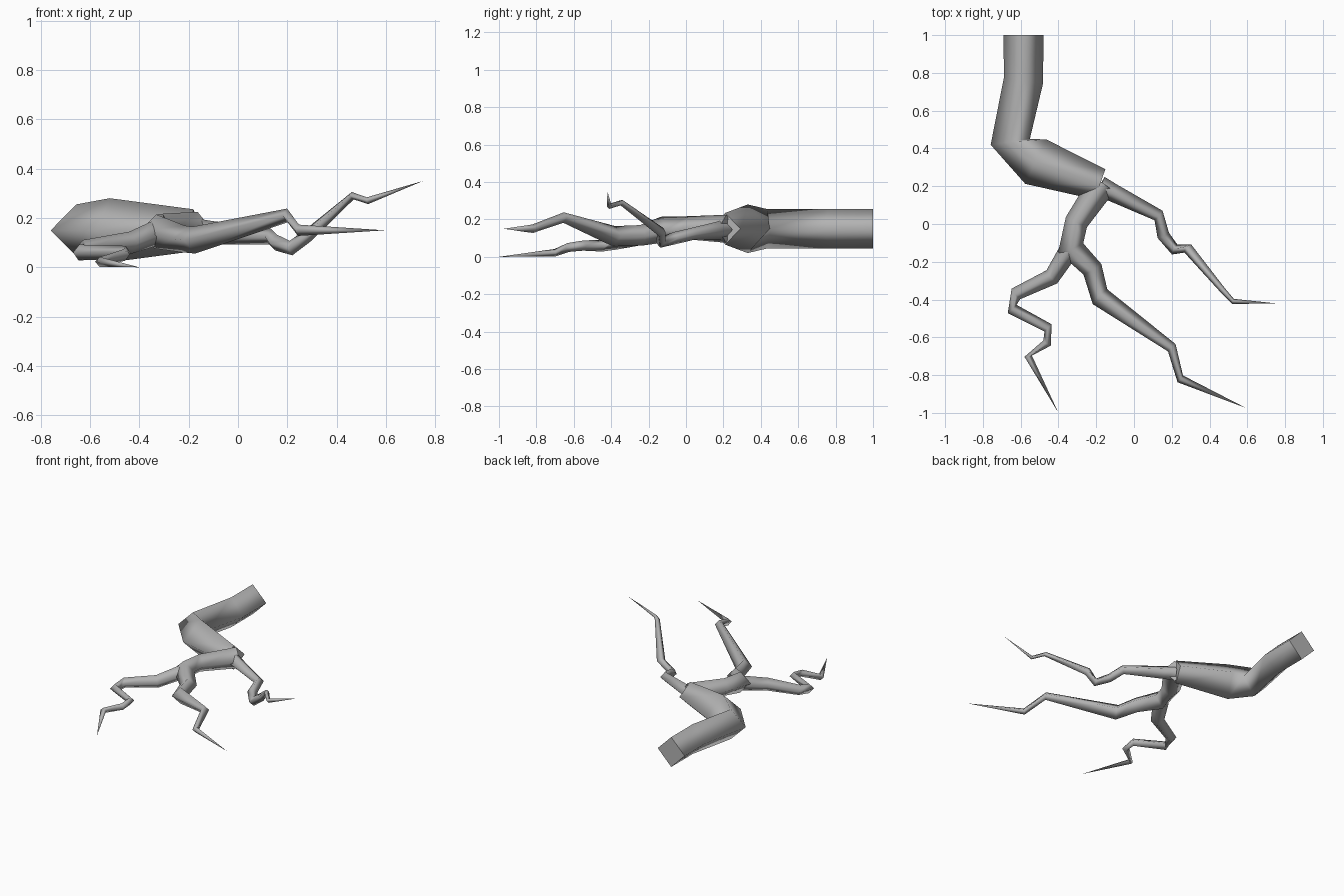
import bpy
import bmesh
from mathutils import Vector

default_cube = bpy.data.objects.get("Cube")
if default_cube:
    bpy.data.objects.remove(default_cube, do_unlink=True)

# One plain grey for the whole branch
grey = bpy.data.materials.new("bark_grey")
grey.use_nodes = True
colour = (0.45, 0.45, 0.45, 1)
grey.diffuse_color = colour
grey.node_tree.nodes["Principled BSDF"].inputs["Base Color"].default_value = colour


def limb(name, path):
    """Four-sided smooth tube along (x, y, z, radius) points; zero radius makes a tip."""
    mesh = bpy.data.meshes.new(name)
    bm = bmesh.new()
    centres = [Vector(point[:3]) for point in path]
    last = len(path) - 1
    rings = []
    for i, centre in enumerate(centres):
        radius = path[i][3]
        if radius == 0:
            rings.append([bm.verts.new(centre)] * 4)
            continue
        # Edges of the section point sideways, up and down
        along = (centres[min(i + 1, last)] - centres[max(i - 1, 0)]).normalized()
        side = along.cross(Vector((0, 0, 1))).normalized()
        up = side.cross(along)
        rings.append([bm.verts.new(centre + radius * d) for d in (side, up, -side, -up)])

    # Skin between neighbouring rings
    for ring, following in zip(rings, rings[1:]):
        for k in range(4):
            n = (k + 1) % 4
            corners = [ring[k], ring[n], following[n], following[k]]
            face = bm.faces.new(list(dict.fromkeys(corners)))
            face.smooth = True

    # Flat caps on the blunt ends
    for i in (0, last):
        if path[i][3] > 0:
            bm.faces.new(rings[i])

    bmesh.ops.recalc_face_normals(bm, faces=bm.faces)
    bm.to_mesh(mesh)
    bm.free()
    mesh.materials.append(grey)
    obj = bpy.data.objects.new(name, mesh)
    bpy.context.collection.objects.link(obj)
    return obj


# Thick stem with one elbow
limb("main_stem", [
    (-0.585, 1.0, 0.15, 0.105),
    (-0.585, 0.76, 0.15, 0.105),
    (-0.655, 0.435, 0.15, 0.105),
    (-0.52, 0.33, 0.15, 0.13),
    (-0.18, 0.21, 0.15, 0.085),
])

# Middle limb running on to the long front twig
limb("middle_branch", [
    (-0.165, 0.215, 0.15, 0.075),
    (-0.305, 0.01, 0.155, 0.062),
    (-0.335, -0.125, 0.145, 0.07),
    (-0.22, -0.24, 0.115, 0.055),
    (-0.18, -0.385, 0.11, 0.055),
    (0.2, -0.655, 0.21, 0.028),
    (0.245, -0.82, 0.15, 0.023),
    (0.595, -0.975, 0.15, 0),
])

# Crooked twig dropping to the ground
limb("low_branch", [
    (-0.345, -0.14, 0.135, 0.052),
    (-0.435, -0.28, 0.1, 0.045),
    (-0.625, -0.37, 0.075, 0.036),
    (-0.645, -0.45, 0.06, 0.032),
    (-0.455, -0.55, 0.06, 0.027),
    (-0.46, -0.63, 0.05, 0.024),
    (-0.56, -0.7, 0.022, 0.02),
    (-0.4, -1.0, 0, 0),
])

# Thin twig rising to the far side
limb("high_branch", [
    (-0.18, 0.2, 0.145, 0.055),
    (-0.11, 0.165, 0.14, 0.048),
    (0.13, 0.045, 0.125, 0.033),
    (0.155, -0.06, 0.1, 0.033),
    (0.215, -0.135, 0.078, 0.03),
    (0.285, -0.13, 0.13, 0.028),
    (0.465, -0.345, 0.29, 0.016),
    (0.525, -0.41, 0.27, 0.014),
    (0.75, -0.42, 0.35, 0),
])
